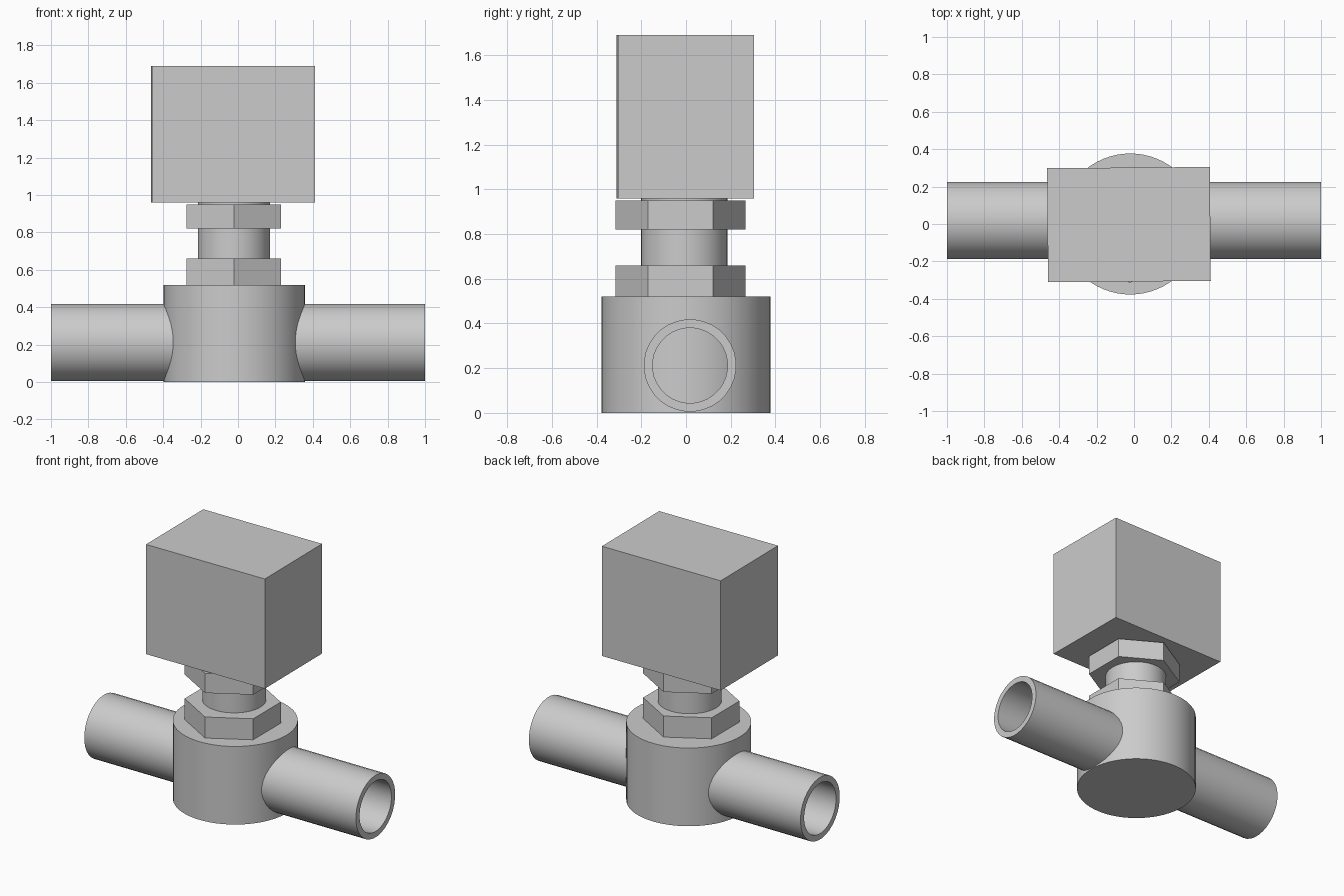
import bpy, math

if "Cube" in bpy.data.objects:
    bpy.data.objects.remove(bpy.data.objects["Cube"])


def finish(obj, name, smooth=True):
    obj.name = name
    if smooth:
        bpy.ops.object.shade_smooth_by_angle(angle=math.radians(30))
    return obj


def upright(name, x, y, radius, z0, z1, sides, smooth=True):
    bpy.ops.mesh.primitive_cylinder_add(
        vertices=sides, radius=radius, depth=z1 - z0,
        location=(x, y, (z0 + z1) / 2))
    return finish(bpy.context.object, name, smooth)


def tube(name, outer, inner, x0, x1, y, z, sides):
    # Hollow pipe along x: four rings joined into a closed wall
    profile = [(x0, outer), (x1, outer), (x1, inner), (x0, inner)]
    verts, faces = [], []
    for px, r in profile:
        for i in range(sides):
            a = 2 * math.pi * (i + 0.5) / sides
            verts.append((px, y + r * math.cos(a), z + r * math.sin(a)))
    for k in range(4):
        for i in range(sides):
            j, n = (i + 1) % sides, (k + 1) % 4
            faces.append((k * sides + i, k * sides + j,
                          n * sides + j, n * sides + i)[::-1])
    mesh = bpy.data.meshes.new(name)
    mesh.from_pydata(verts, [], faces)
    obj = bpy.data.objects.new(name, mesh)
    bpy.context.collection.objects.link(obj)
    bpy.ops.object.select_all(action='DESELECT')
    obj.select_set(True)
    bpy.context.view_layer.objects.active = obj
    return finish(obj, name)


# Valve body and stem
upright("valve_body", -0.02, 0.0, 0.377, 0.0, 0.52, 64)
upright("stem", -0.022, -0.008, 0.193, 0.51, 0.965, 48)

# Hexagonal nuts, corners pointing along y
for name, z0, z1 in (("lower_nut", 0.52, 0.66), ("upper_nut", 0.82, 0.95)):
    upright(name, -0.022, -0.024, 0.291, z0, z1, 6, smooth=False)

# Inlet and outlet pipes, open at the outer ends and closed off by the body
tube("inlet_pipe", 0.207, 0.168, -1.0, -0.25, 0.018, 0.212, 32)
tube("outlet_pipe", 0.207, 0.168, 0.21, 1.0, 0.018, 0.212, 32)

# Actuator housing, very slightly turned
bpy.ops.mesh.primitive_cube_add(size=1, location=(-0.027, -0.003, 1.325),
                                rotation=(0, 0, math.radians(0.45)))
housing = finish(bpy.context.object, "actuator_housing", smooth=False)
housing.scale = (0.87, 0.609, 0.73)
